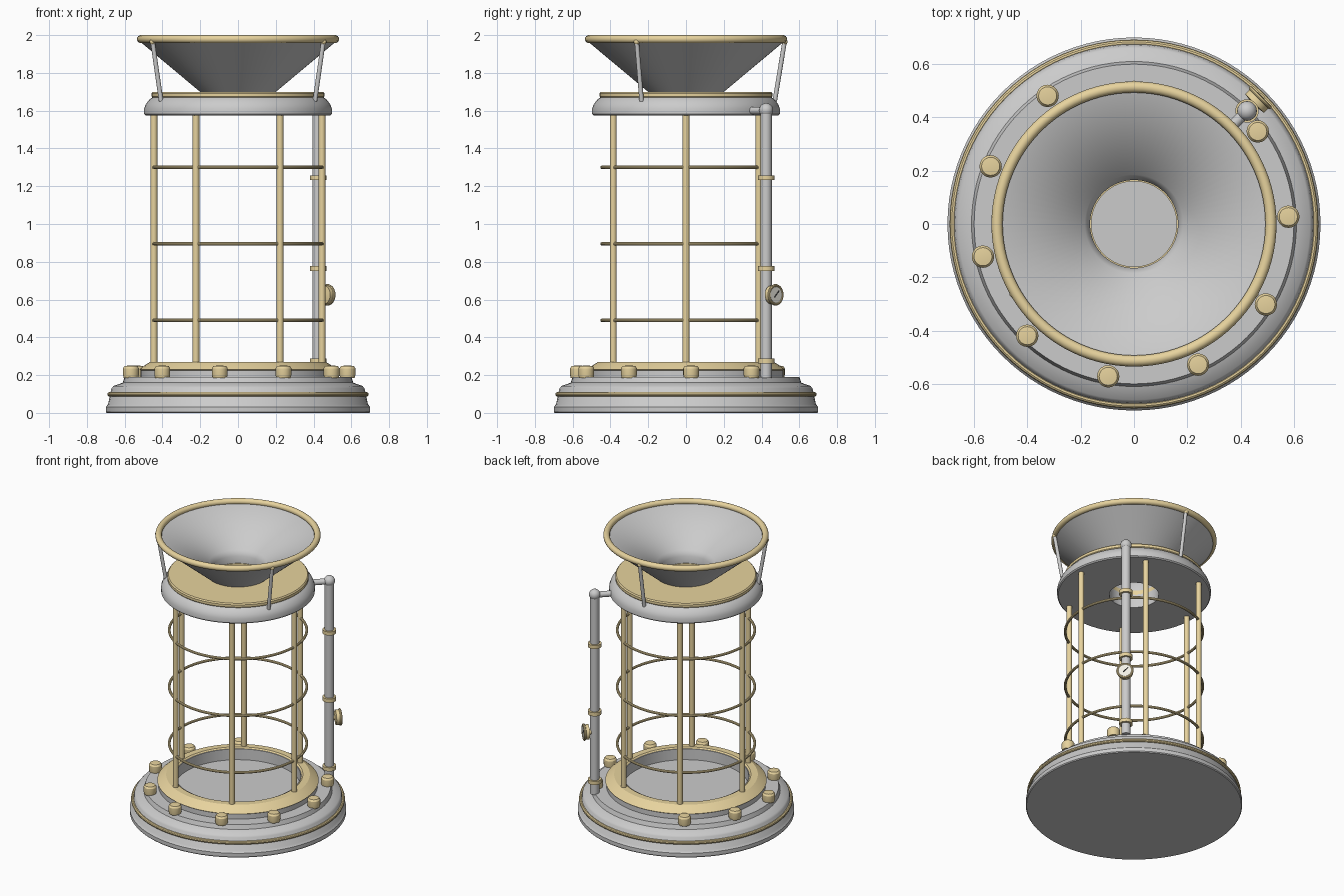
import bpy, bmesh
from math import sin, cos, pi, radians
from mathutils import Vector, Matrix

if "Cube" in bpy.data.objects:
    bpy.data.objects.remove(bpy.data.objects["Cube"])


def material(name, rgb):
    m = bpy.data.materials.new(name)
    m.diffuse_color = (*rgb, 1)
    m.use_nodes = True
    m.node_tree.nodes["Principled BSDF"].inputs["Base Color"].default_value = m.diffuse_color
    return m


BRASS = material("brass", (0.80, 0.65, 0.34))
WHITE = material("dial_white", (0.9, 0.88, 0.8))
DARK = material("needle_dark", (0.05, 0.05, 0.05))


def finish(name, bm, mat=None):
    bmesh.ops.remove_doubles(bm, verts=bm.verts, dist=1e-5)
    bmesh.ops.recalc_face_normals(bm, faces=bm.faces)
    me = bpy.data.meshes.new(name)
    bm.to_mesh(me)
    bm.free()
    ob = bpy.data.objects.new(name, me)
    bpy.context.collection.objects.link(ob)
    if mat:
        me.materials.append(mat)
    return ob


def lathe(name, profile, mat=None, loop=False, seg=96, matrix=None):
    """Revolve (radius, height) points about z; loop joins last point to first."""
    bm = bmesh.new()
    rings = [[bm.verts.new((r * cos(2 * pi * i / seg), r * sin(2 * pi * i / seg), z))
              for i in range(seg)] for r, z in profile]
    pairs = list(zip(rings, rings[1:])) + ([(rings[-1], rings[0])] if loop else [])
    for a, b in pairs:
        for i in range(seg):
            j = (i + 1) % seg
            bm.faces.new((a[i], a[j], b[j], b[i]))
    if matrix:
        bm.transform(matrix)
    return finish(name, bm, mat)


def ring(name, major, minor, z, mat=BRASS, matrix=None, n=10, seg=96):
    pts = [(major + minor * cos(2 * pi * k / n), z + minor * sin(2 * pi * k / n)) for k in range(n)]
    return lathe(name, pts, mat, True, seg, matrix)


def along(a, b):
    """Matrix placing local z along a->b, origin at a."""
    a, b = Vector(a), Vector(b)
    return Matrix.Translation(a) @ (b - a).to_track_quat('Z', 'Y').to_matrix().to_4x4()


def tube(name, a, b, r, mat=None, seg=20):
    h = (Vector(b) - Vector(a)).length
    return lathe(name, [(0, 0), (r, 0), (r, h), (0, h)], mat, False, seg, along(a, b))


def ball(name, p, r, mat=None):
    bm = bmesh.new()
    bmesh.ops.create_uvsphere(bm, u_segments=20, v_segments=12, radius=r, matrix=Matrix.Translation(p))
    return finish(name, bm, mat)


def polar(r, deg, z):
    return (r * cos(radians(deg)), r * sin(radians(deg)), z)


# Stepped base with a recessed floor
lathe("base", [(0, 0), (0.695, 0), (0.70, 0.006), (0.70, 0.032), (0.688, 0.045), (0.67, 0.13),
               (0.66, 0.142), (0.61, 0.16), (0.60, 0.19), (0.515, 0.19), (0.515, 0.225),
               (0.415, 0.225), (0.415, 0.185), (0, 0.185)])
ring("base_band", 0.68, 0.012, 0.098)

# Brass collar around the recess, with a grey lining
lathe("base_collar", [(0.51, 0.222), (0.522, 0.23), (0.50, 0.248), (0.465, 0.27),
                      (0.42, 0.27), (0.41, 0.262), (0.41, 0.222)], BRASS, True)
lathe("recess_lining", [(0.411, 0.185), (0.405, 0.185), (0.405, 0.262), (0.411, 0.262)], None, True)

# Bolts, leaving a gap where the pipe enters the base
for i in range(9):
    lathe(f"bolt_{i + 1}", [(0, 0.185), (0.038, 0.185), (0.042, 0.20), (0.042, 0.236),
                            (0.034, 0.248), (0, 0.252)], BRASS, False, 20,
          Matrix.Translation(polar(0.58, 124 + 34.1 * i, 0)))

# Cage of six rods and three hoops
for i in range(6):
    tube(f"cage_rod_{i + 1}", polar(0.445, 60 * i, 0.25), polar(0.445, 60 * i, 1.59), 0.018, BRASS)
for i, z in enumerate((0.49, 0.895, 1.30)):
    ring(f"cage_hoop_{i + 1}", 0.445, 0.009, z)

# Cap with a through hole, and the brass plate above it
lathe("cap", [(0.16, 1.575), (0.49, 1.575), (0.497, 1.582), (0.497, 1.61), (0.488, 1.635),
              (0.468, 1.66), (0.45, 1.672), (0.16, 1.672)], None, True)
lathe("cap_plate", [(0.16, 1.668), (0.452, 1.668), (0.457, 1.675), (0.457, 1.692),
                    (0.45, 1.70), (0.16, 1.70)], BRASS, True)

# Funnel, its rim and three struts
lathe("funnel", [(0.195, 1.695), (0.53, 1.975), (0.505, 1.975), (0.185, 1.785),
                 (0.165, 1.75), (0.165, 1.695)], None, True)
ring("funnel_rim", 0.514, 0.021, 1.979, n=14)
for i, a in enumerate((90, 210, 330)):
    tube(f"funnel_strut_{i + 1}", polar(0.47, a, 1.65), polar(0.522, a, 1.965), 0.012)
    ball(f"strut_pin_{i + 1}", polar(0.522, a, 1.965), 0.016, BRASS)

# Side pipe with elbow and clamps
tube("side_pipe", polar(0.60, 45, 0.185), polar(0.60, 45, 1.60), 0.03)
ball("pipe_elbow", polar(0.60, 45, 1.603), 0.037)
tube("pipe_inlet", polar(0.46, 45, 1.60), polar(0.60, 45, 1.60), 0.02)
for i, z in enumerate((0.275, 0.765, 1.245)):
    tube(f"pipe_clamp_{i + 1}", polar(0.60, 45, z - 0.013), polar(0.60, 45, z + 0.013), 0.044, BRASS)

# Pressure gauge facing outward
axis = along(polar(0.61, 45, 0.625), polar(0.70, 45, 0.625))
lathe("gauge_body", [(0, 0), (0.018, 0), (0.018, 0.025), (0.05, 0.03), (0.05, 0.062), (0, 0.062)],
      BRASS, False, 32, axis)
ring("gauge_rim", 0.049, 0.008, 0.06, BRASS, axis, seg=32)
lathe("gauge_dial", [(0, 0.060), (0.044, 0.060), (0.044, 0.065), (0, 0.065)], WHITE, False, 32, axis)
tube("gauge_needle", axis @ Vector((-0.012, -0.012, 0.066)), axis @ Vector((0.022, 0.022, 0.066)),
     0.003, DARK, 8)

# Smooth shading with sharp edges kept
for ob in bpy.context.collection.objects:
    ob.select_set(True)
    bpy.context.view_layer.objects.active = ob
bpy.ops.object.shade_smooth_by_angle(angle=radians(32))
